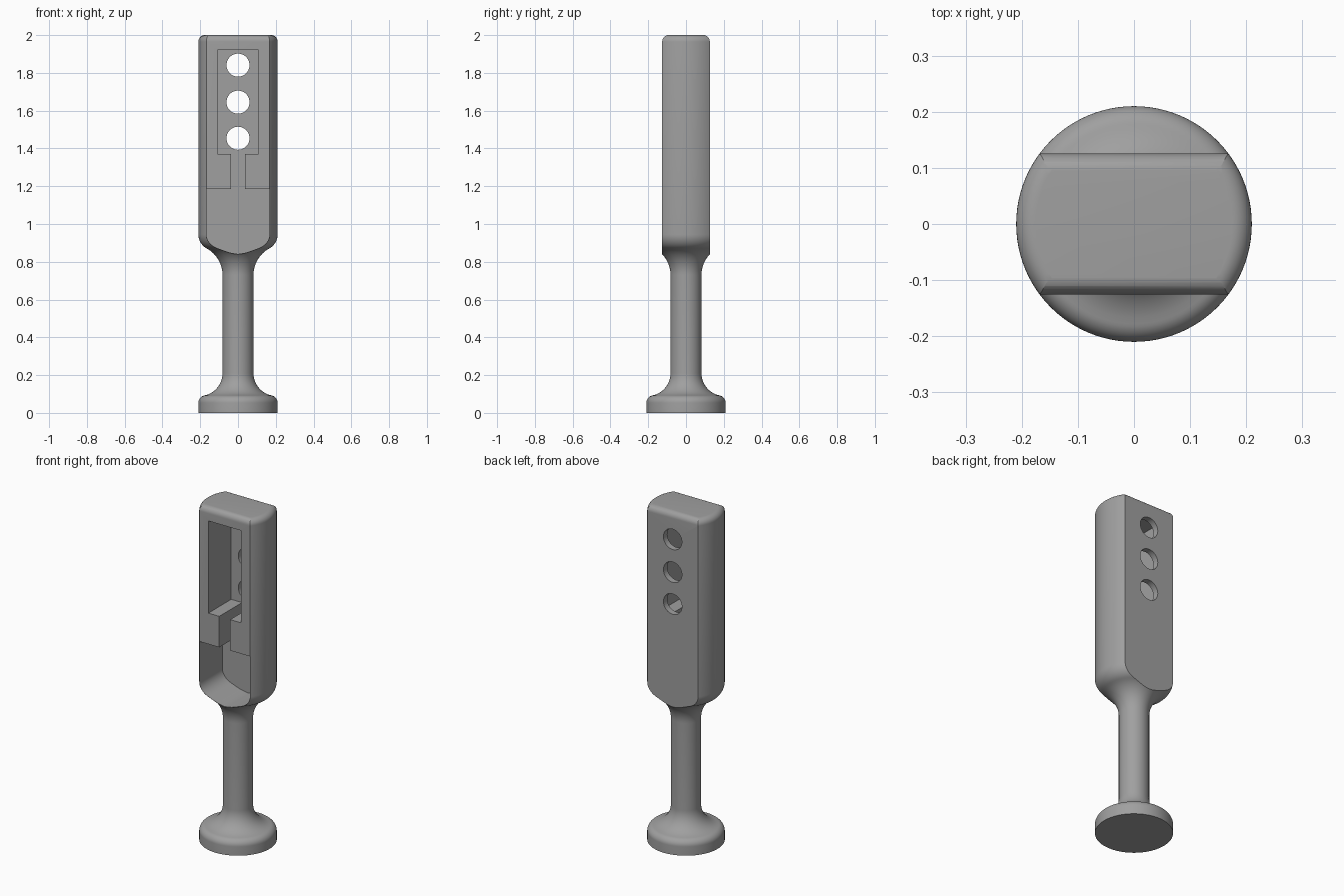
import bpy, bmesh, math

if "Cube" in bpy.data.objects:
    bpy.data.objects.remove(bpy.data.objects["Cube"])

FLAT = 0.126          # half thickness of the flattened head
grey = bpy.data.materials.new("mid grey")
grey.diffuse_color = (0.35, 0.35, 0.35, 1)
grey.use_nodes = True
grey.node_tree.nodes["Principled BSDF"].inputs["Base Color"].default_value = grey.diffuse_color


def make_object(name, bm):
    bmesh.ops.recalc_face_normals(bm, faces=bm.faces)
    mesh = bpy.data.meshes.new(name)
    bm.to_mesh(mesh)
    bm.free()
    ob = bpy.data.objects.new(name, mesh)
    bpy.context.collection.objects.link(ob)
    mesh.materials.append(grey)
    return ob


def arc(cx, cz, r, a0, a1, n=10):
    return [(cx + r * math.cos(math.radians(a0 + (a1 - a0) * i / n)),
             cz + r * math.sin(math.radians(a0 + (a1 - a0) * i / n))) for i in range(n + 1)]


def lathe(name, profile, seg=96):
    """Solid of revolution from (radius, z) points, bottom to top."""
    bm = bmesh.new()
    rings = []
    for r, z in profile:
        rings.append([bm.verts.new((r * math.cos(2 * math.pi * i / seg),
                                    r * math.sin(2 * math.pi * i / seg), z)) for i in range(seg)])
    for a, b in zip(rings, rings[1:]):
        for i in range(seg):
            j = (i + 1) % seg
            bm.faces.new((a[i], a[j], b[j], b[i]))
    bm.faces.new(rings[0][::-1])
    bm.faces.new(rings[-1])
    return make_object(name, bm)


def prism(name, outline, axis, lo, hi):
    """Extrude a (horizontal, z) outline along x or y."""
    bm = bmesh.new()
    def point(h, z, d):
        return (d, h, z) if axis == "x" else (h, d, z)
    a = [bm.verts.new(point(h, z, lo)) for h, z in outline]
    b = [bm.verts.new(point(h, z, hi)) for h, z in outline]
    bm.faces.new(a)
    bm.faces.new(b[::-1])
    for i in range(len(a)):
        j = (i + 1) % len(a)
        bm.faces.new((a[i], b[i], b[j], a[j]))
    return make_object(name, bm)


def s_curve(rv, rc, zc, up):
    """Rounded rim (radius rv) flowing into a hollow (radius rc) that meets the stem at zc."""
    xv, xc = 0.21 - rv, 0.082 + rc
    dx = xc - xv
    dz = math.sqrt((rv + rc) ** 2 - dx ** 2)
    t = math.degrees(math.atan2(dz, dx))
    if up:     # stem to head
        return arc(xc, zc, rc, 180, 180 - t, 14) + arc(xv, zc + dz, rv, -t, 0)[1:]
    return arc(xv, zc - dz, rv, 0, t) + arc(xc, zc, rc, 180 + t, 180, 14)[1:]


# Turned body: foot, stem and round head
head_curve = s_curve(0.085, 0.16, 0.73, True)
profile = ([(0.21, 0)] + s_curve(0.04, 0.12, 0.21, False) + head_curve
           + arc(0.175, 1.965, 0.035, 0, 90, 8))
body = lathe("handle_body", profile)

# Slab that flattens the head front and back, with a rounded top
right = [(0.3, -0.1), (0.3, 0.6), (FLAT, 0.6)] + arc(FLAT - 0.035, 1.9655, 0.035, 0, 90, 8)
slab = prism("flattening_slab", right + [(-y, z) for y, z in reversed(right)], "x", -0.5, 0.5)

# Front recess: window, narrow slot and round-bottomed lower bay
edge = FLAT + 0.0015
bay = [(math.sqrt(r * r - edge * edge), z) for r, z in reversed(head_curve) if r > edge + 0.001]
bottom = 0.73 + math.sqrt(0.16 ** 2 - (0.242 - edge) ** 2)
half = [(0.108, 1.922), (0.108, 1.371), (0.036, 1.371), (0.036, 1.186),
        (bay[0][0], 1.186)] + bay
recess = prism("recess_cutter", half + [(0, bottom)] + [(-x, z) for x, z in reversed(half)],
               "y", -0.3, 0.09)

# Three round holes through the back wall
holes = [prism("hole_cutter", arc(0, z, 0.061, 0, 352.5, 47), "y", 0.0, 0.3)
         for z in (1.841, 1.645, 1.454)]

bpy.context.view_layer.objects.active = body
for cutter, op in [(slab, "INTERSECT"), (recess, "DIFFERENCE")] + [(h, "DIFFERENCE") for h in holes]:
    cutter.hide_render = True
    mod = body.modifiers.new("cut", "BOOLEAN")
    mod.object = cutter
    mod.operation = op
    mod.solver = "EXACT"
    bpy.ops.object.modifier_apply(modifier=mod.name)
    bpy.data.objects.remove(cutter)

bpy.ops.object.select_all(action="DESELECT")
body.select_set(True)
bpy.ops.object.shade_smooth_by_angle(angle=math.radians(30))
